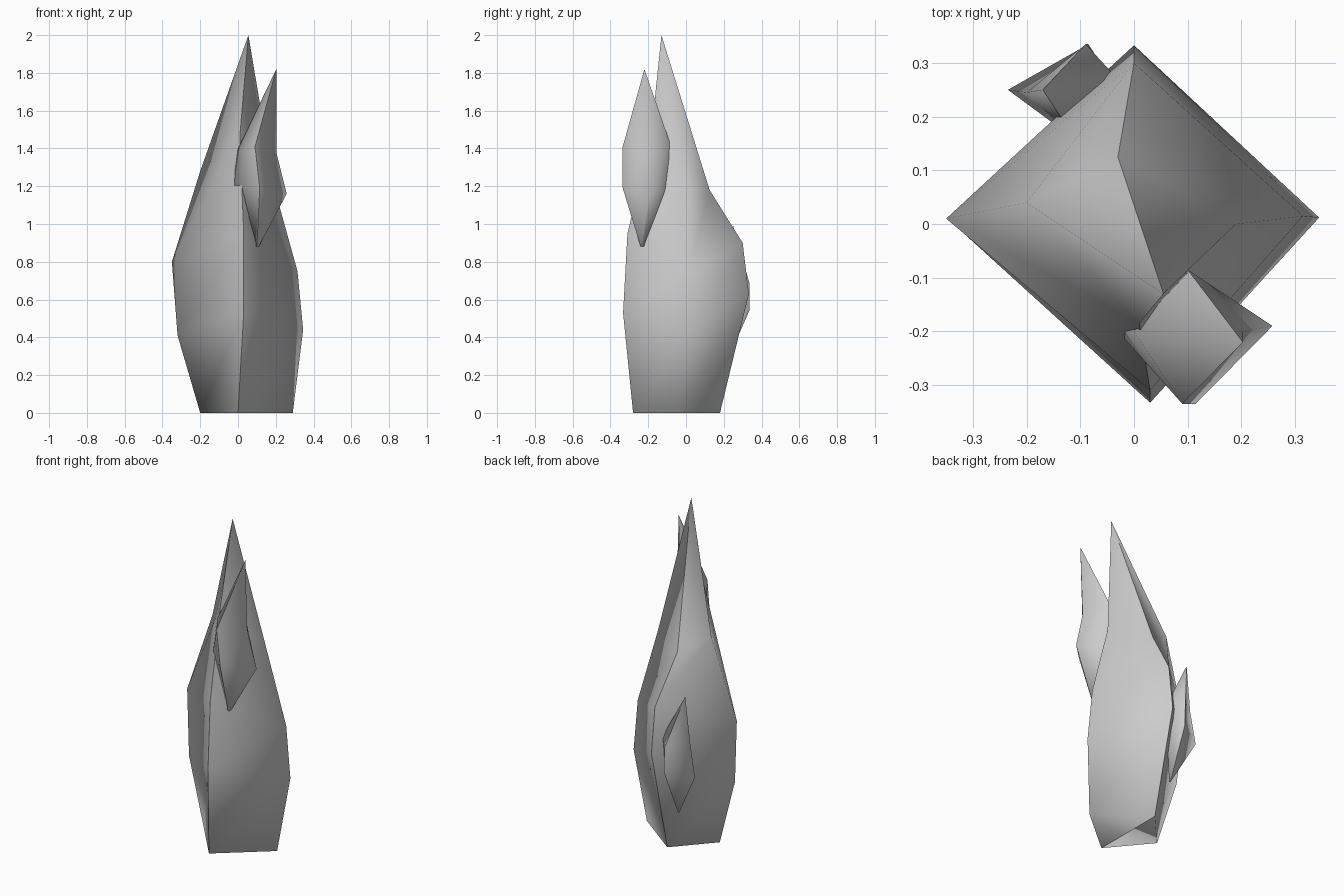
import bpy, bmesh

if "Cube" in bpy.data.objects:
    bpy.data.objects.remove(bpy.data.objects["Cube"])

grey = bpy.data.materials.new("plain grey")
grey.diffuse_color = (0.6, 0.6, 0.6, 1)
grey.use_nodes = True
grey.node_tree.nodes["Principled BSDF"].inputs["Base Color"].default_value = grey.diffuse_color


def shard(name, edges, apex):
    """Four-sided spike: each corner edge is a list of points rising from the base.
    The front and back edges are sharp, the side edges are smooth."""
    bm = bmesh.new()
    cols = [[bm.verts.new(p) for p in e] for e in edges]
    tip = bm.verts.new(apex)
    for i in range(4):
        a, b = cols[i], cols[(i + 1) % 4]
        for j in range(len(a) - 1):
            bm.faces.new((a[j], b[j], b[j + 1], a[j + 1]))
        bm.faces.new((a[-1], b[-1], tip))
    # Base, split from front to back
    left, front, right, back = [c[0] for c in cols]
    bm.faces.new((left, back, front))
    bm.faces.new((front, back, right))
    bmesh.ops.recalc_face_normals(bm, faces=bm.faces)
    for f in bm.faces:
        f.smooth = True
    for c in (cols[1], cols[3]):
        for a, b in zip(c, c[1:] + [tip]):
            bm.edges.get((a, b)).smooth = False
    bm.edges.get((front, back)).smooth = False
    me = bpy.data.meshes.new(name)
    bm.to_mesh(me)
    bm.free()
    me.materials.append(grey)
    ob = bpy.data.objects.new(name, me)
    bpy.context.collection.objects.link(ob)
    return ob


# Corner edges are ordered left, front, right, back
# Tall main spike
shard("main_spike", [
    [(-.20, -.04, 0), (-.32, -.015, .41), (-.35, .01, .80), (-.20, .04, 1.28)],
    [(0, -.28, 0), (.03, -.333, .53), (.03, -.31, .95), (.01, -.185, 1.47)],
    [(.29, -.037, 0), (.345, .012, .44), (.315, .015, .75), (.19, 0, 1.20)],
    [(0, .18, 0), (0, .333, .63), (0, .30, .90), (-.03, .125, 1.18)],
], (.055, -.13, 2))

# Upper side spike on the front
shard("front_spike", [
    [(.09, -.225, .88), (-.03, -.20, 1.18), (0, -.20, 1.40)],
    [(.10, -.24, .88), (.115, -.335, 1.19), (.09, -.335, 1.41)],
    [(.11, -.225, .88), (.258, -.19, 1.16), (.203, -.20, 1.38)],
    [(.10, -.21, .88), (.10, -.10, 1.18), (.10, -.085, 1.43)],
], (.203, -.22, 1.82))

# Lower, smaller side spike on the back
shard("back_spike", [
    [(-.095, .20, .245), (-.235, .25, .515), (-.20, .245, .71)],
    [(-.09, .195, .245), (-.14, .18, .53), (-.13, .19, .72)],
    [(-.085, .20, .245), (-.03, .25, .53), (-.03, .27, .72)],
    [(-.09, .205, .245), (-.085, .335, .54), (-.09, .335, .69)],
], (-.17, .25, .99))
